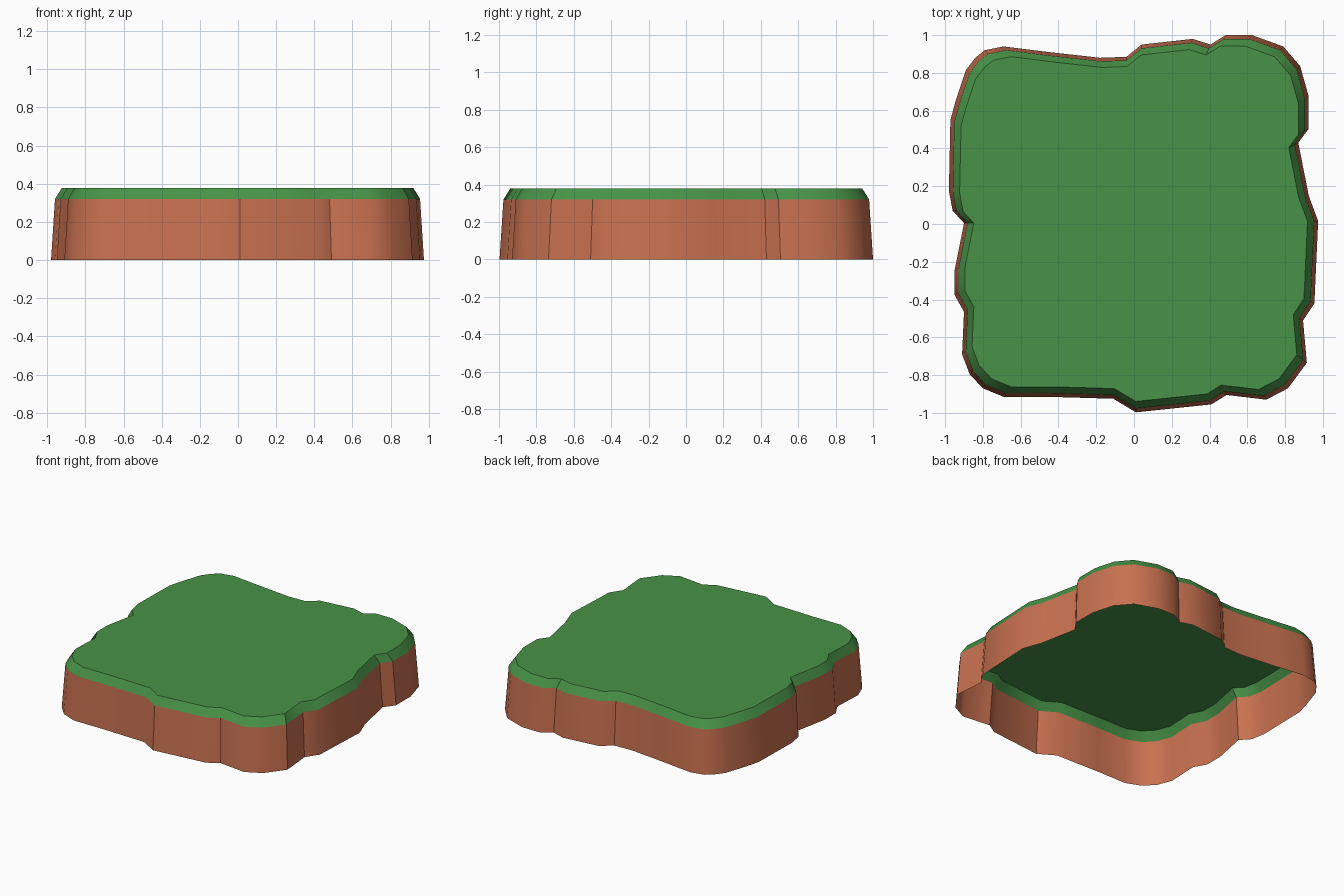
import bpy

if "Cube" in bpy.data.objects:
    bpy.data.objects.remove(bpy.data.objects["Cube"])

# Colours
def material(name, rgb):
    m = bpy.data.materials.new(name)
    m.diffuse_color = (*rgb, 1)
    m.use_nodes = True
    m.node_tree.nodes["Principled BSDF"].inputs["Base Color"].default_value = m.diffuse_color
    return m

earth = material("terracotta_earth", (0.58, 0.165, 0.08))
grass = material("grass_green", (0.065, 0.29, 0.063))

# Irregular ground outline, clockwise from the back left corner
OUTLINE = [
    (-.69, .94), (-.45, .91), (-.18, .88), (-.04, .885), (.04, .95), (.31, .98), (.405, .95),
    (.485, 1), (.625, 1), (.79, .94), (.88, .835), (.925, .675), (.925, .505), (.87, .43),
    (.925, .15), (.975, .015), (.955, -.42), (.895, -.51), (.915, -.735), (.815, -.87),
    (.70, -.93), (.49, -.905), (.41, -.955), (.01, -.997), (-.11, -.925), (-.45, -.915),
    (-.69, -.915), (-.80, -.87), (-.87, -.795), (-.91, -.69), (-.90, -.465), (-.95, -.375),
    (-.95, -.245), (-.90, .005), (-.96, .07), (-.98, .175), (-.972, .55), (-.945, .65),
    (-.89, .815), (-.84, .88), (-.79, .92)]
OUTLINE.reverse()  # counter-clockwise so faces point outward
N = len(OUTLINE)

def ring(scale, z):
    return [(x * scale, y * scale, z) for x, y in OUTLINE]

def shell(name, rings, mat, cap=False):
    """Loft a wall through stacked rings, open below."""
    verts = [v for r in rings for v in r]
    faces = [(k * N + i, k * N + (i + 1) % N, (k + 1) * N + (i + 1) % N, (k + 1) * N + i)
             for k in range(len(rings) - 1) for i in range(N)]
    if cap:
        faces.append(tuple(range((len(rings) - 1) * N, len(rings) * N)))
    me = bpy.data.meshes.new(name)
    me.from_pydata(verts, [], faces)
    me.materials.append(mat)
    ob = bpy.data.objects.new(name, me)
    bpy.context.collection.objects.link(ob)
    bpy.ops.object.select_all(action='DESELECT')
    ob.select_set(True)
    bpy.context.view_layer.objects.active = ob
    bpy.ops.object.shade_smooth_by_angle(angle=0.6)
    return ob

# Earth wall, leaning slightly inward
shell("earth_wall", [ring(1, 0), ring(.979, .32)], earth)
# Bevelled grass layer with flat top
shell("grass_top", [ring(.979, .32), ring(.942, .379)], grass, cap=True)
